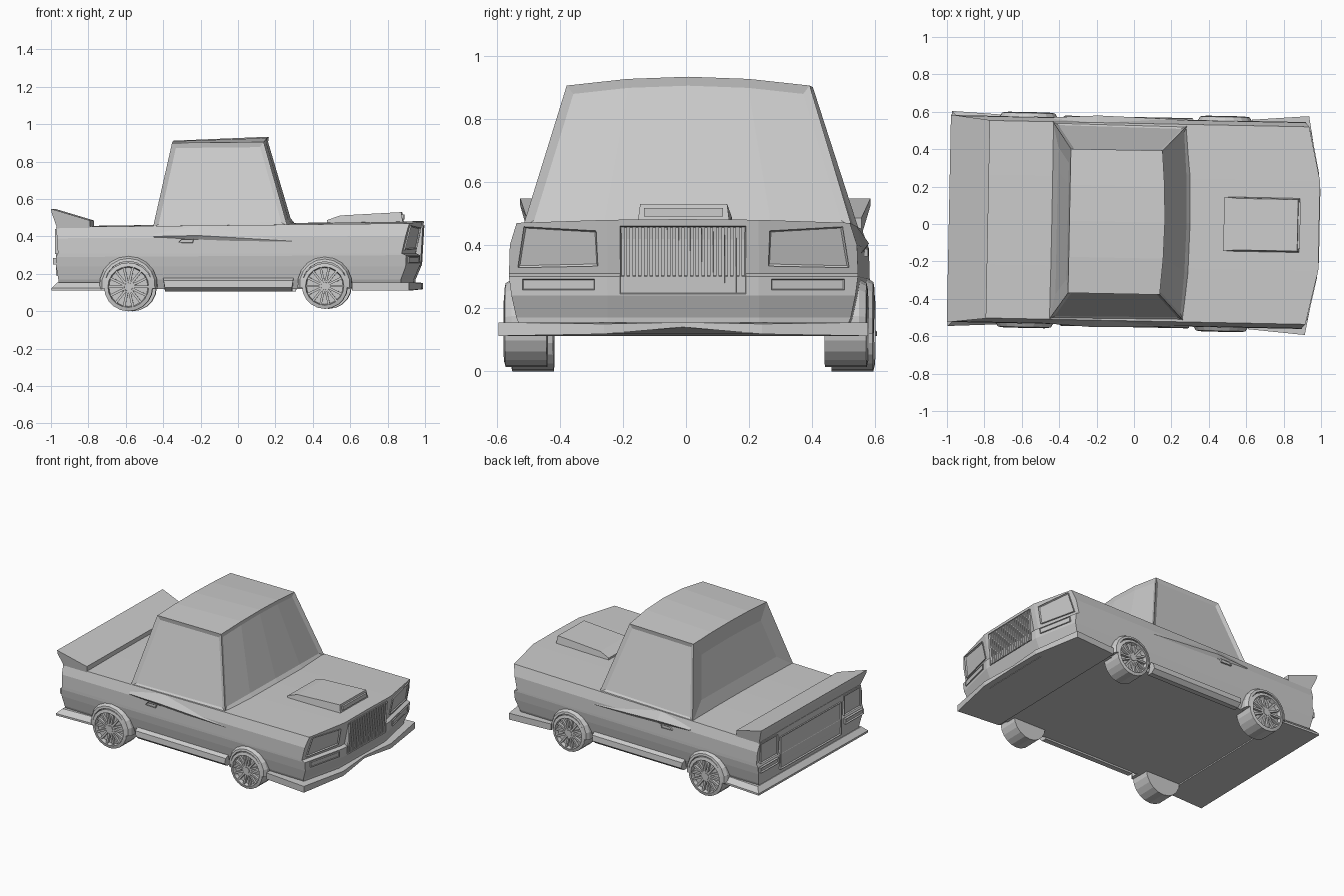
import bpy, bmesh, math
from mathutils import Matrix, Vector

cube = bpy.data.objects.get("Cube")
if cube:
    bpy.data.objects.remove(cube)

grey = bpy.data.materials.new("plain grey")
grey.use_nodes = True
grey.diffuse_color = (0.6, 0.6, 0.6, 1)
grey.node_tree.nodes["Principled BSDF"].inputs["Base Color"].default_value = (0.6, 0.6, 0.6, 1)

# The whole car sits slightly turned on the ground
PLACE = Matrix.Translation((0, 0.01, 0)) @ Matrix.Rotation(-0.02, 4, 'Z')


def finish(name, bm):
    bm.normal_update()
    mesh = bpy.data.meshes.new(name)
    bm.to_mesh(mesh)
    bm.free()
    mesh.materials.append(grey)
    obj = bpy.data.objects.new(name, mesh)
    obj.matrix_world = PLACE
    bpy.context.collection.objects.link(obj)
    return obj


def strip(bm, rings, closed=True):
    n = len(rings[0])
    for a, b in zip(rings, rings[1:]):
        for i in range(n if closed else n - 1):
            j = (i + 1) % n
            bm.faces.new((a[i], a[j], b[j], b[i]))


def loft(name, rings, inset=0, depth=0):
    """Skin between rings, cap the ends, optionally recess the last cap."""
    bm = bmesh.new()
    vs = [[bm.verts.new(p) for p in r] for r in rings]
    strip(bm, vs)
    bm.faces.new(vs[0])
    end = bm.faces.new(vs[-1])
    bmesh.ops.recalc_face_normals(bm, faces=bm.faces)
    if inset:
        bmesh.ops.inset_region(bm, faces=[end], thickness=inset, depth=-depth)
    return finish(name, bm)


def box(name, x, y, z):
    rings = [[(a, y[0], z[0]), (a, y[1], z[0]), (a, y[1], z[1]), (a, y[0], z[1])] for a in x]
    return loft(name, rings)


# Body rows: front z, rear z, nose offset, rear x, half width
rows = [(.12, .12, -.05, -.95, .51), (.17, .17, -.045, -.95, .53),
        (.24, .24, -.015, -.962, .545), (.30, .29, -.012, -.962, .553),
        (.31, .31, -.035, -.952, .553), (.40, .39, -.015, -.957, .55),
        (.47, .45, 0, -.962, .528)]
NOSE, FLAT = .99, .24


def nose_x(y, z):
    off = rows[0][2]
    for a, b in zip(rows, rows[1:]):
        if a[0] <= z <= b[0]:
            off = a[2] + (b[2] - a[2]) * (z - a[0]) / (b[0] - a[0])
    return NOSE + off - max(0, abs(y) - FLAT) * .22


# Main body shell
bm = bmesh.new()
front, rear = [], []
for zf, zr, off, xr, w in rows:
    crown = .012 if zf == rows[-1][0] else 0
    cols = [(-w, 0), (-FLAT, crown * .8), (0, crown), (FLAT, crown * .8), (w, 0)]
    front.append([bm.verts.new((nose_x(y, zf), y, zf + c)) for y, c in cols])
    rear.append([bm.verts.new((xr, y, zr + c / 3)) for y, c in cols])
strip(bm, front, False)
strip(bm, rear, False)
for k in (0, -1):
    strip(bm, [front[k], rear[k]], False)
    strip(bm, [[r[k] for r in front], [r[k] for r in rear]], False)
bmesh.ops.recalc_face_normals(bm, faces=bm.faces)
finish("body", bm)

# Cabin with recessed glass
us = (-1, -.5, 0, .5, 1)
bm = bmesh.new()


def row(x, y, z, bow, crown):
    return [bm.verts.new((x + bow * (1 - u * u), y * u, z + crown * (1 - u * u))) for u in us]


base_f, top_f = row(.275, .522, .455, .025, .02), row(.145, .385, .905, .02, .028)
top_r, base_r = row(-.345, .385, .9, 0, .012), row(-.445, .53, .445, 0, .0)
loop = [base_f, top_f, top_r, base_r, base_f]
strip(bm, loop, False)
for k in (0, -1):
    bm.faces.new([r[k] for r in loop[:4]])
bmesh.ops.recalc_face_normals(bm, faces=bm.faces)
bm.normal_update()
sides = [f for f in bm.faces if abs(f.normal.y) > .8]
screen = [f for f in bm.faces if f.normal.x > .8]
back = [f for f in bm.faces if f.normal.x < -.8]
for f in sides:
    bmesh.ops.inset_region(bm, faces=[f], thickness=.025, depth=-.012, use_even_offset=True)
bmesh.ops.inset_region(bm, faces=screen, thickness=.026, depth=-.012, use_even_offset=True)
bmesh.ops.inset_region(bm, faces=back, thickness=.1, depth=-.012, use_even_offset=True)
finish("cabin", bm)

# Hood scoop, wedge open to the front
loft("hood_scoop", [[(.48, y, .475), (.48, y, .488), (.55, y * .95, .512),
                     (.875, y * .95, .53), (.885, y, .475)] for y in (-.145, .145)])
box("scoop_mouth", (.875, .889), (-.125, .125), (.49, .517))

# Tail spoiler ramp
loft("tail_spoiler", [[(-.78, s * .53, .44), (-.78, s * .53, .485), (-.99, s * .555, .548),
                       (-.985, s * .555, .525), (-.955, s * .53, .44)] for s in (-1, 1)])

# Front lip with a raised middle, and rear lip
plan = [(.62, .50), (.62, .56), (.925, .585), (.985, .25), (.965, 0)]
outline = plan + [(x, -y) for x, y in reversed(plan[:-1])]
loft("front_lip", [[(x, y, z if abs(y) > .3 else c if y else m) for x, y in outline]
                   for z, c, m in ((.112, .118, .14), (.155, .15, .155))])
loft("rear_lip", [[(-.985 + d, -.575 + d, z), (-.70, -.56 + d, z), (-.70, .56 - d, z),
                   (-.985 + d, .575 - d, z)] for z, d in ((.112, 0), (.125, 0), (.155, .03))])


# Nose lamps and grille
def nose_plate(name, corners, out, inset, depth):
    pts = [Vector((nose_x(y, z), y, z)) for y, z in corners]
    loft(name, [[p + Vector((d, 0, 0)) for p in pts] for d in (-.03, out)], inset, depth)


for s, side in ((1, "left"), (-1, "right")):
    nose_plate(side + "_headlight", [(s * .27, .333), (s * .525, .328), (s * .505, .458),
                                     (s * .275, .445)], .008, .012, .012)
    nose_plate(side + "_signal_bar", [(s * .28, .257), (s * .51, .257), (s * .51, .292),
                                      (s * .28, .292)], .008, .005, .004)
nose_plate("grille", [(-.2, .245), (.2, .245), (.2, .46), (-.2, .46)], .005, .008, .012)
for i in range(21):
    y = (i - 10) * .0182
    loft("grille_slat", [[(nose_x(0, z) + d, y + e, z) for d, e in
                          ((-.03, -.005), (.004, -.005), (.004, .005), (-.03, .005))]
                         for z in (.25, .455)])


# Tail panel and lamps
def tail_plate(name, y0, y1, z0, z1, out):
    loft(name, [[(x, y0, z0), (x, y1, z0), (x, y1, z1), (x, y0, z1)]
                for x in (-.93, out)], .01, .007)


tail_plate("tail_panel", -.32, .32, .19, .41, -.968)
for s, side in ((1, "left"), (-1, "right")):
    tail_plate(side + "_tail_lamp", s * .35, s * .525, .305, .44, -.968)
    tail_plate(side + "_rear_bumper_bar", s * .35, s * .54, .25, .285, -.978)


# Wheels: tyre, spokes and flared arch
def ring(r, y, cx, cz, n=20):
    return [(cx + r * math.cos(math.tau * i / n), y, cz + r * math.sin(math.tau * i / n))
            for i in range(n)]


def wheel(label, cx, cz, r, s):
    out = s * .572
    profile = [(r * .2, s * .44), (r, s * .44), (r, out), (r * .84, out + s * .005),
               (r * .8, out - s * .02), (r * .2, out - s * .02), (r * .17, out), (r * .1, out)]
    loft(label + "_wheel", [ring(a, y, cx, cz) for a, y in profile])
    bm = bmesh.new()
    for i in range(14):
        m = (Matrix.Translation((cx, out - s * .012, cz)) @ Matrix.Rotation(math.tau * i / 14, 4, 'Y')
             @ Matrix.Translation((r * .49, 0, 0)) @ Matrix.Diagonal((r * .7, .018, r * .1, 1)))
        bmesh.ops.create_cube(bm, size=1, matrix=m)
    finish(label + "_wheel_spokes", bm)
    arc = []
    for i in range(11):
        a = math.radians(-8 + 196 * i / 10)
        arc.append([(cx + q * math.cos(a), y, cz + .01 + q * math.sin(a)) for q, y in
                    ((r * .98, s * .50), (r * .98, s * .575), (r * 1.1, s * .572),
                     (r * 1.2, s * .55), (r * 1.2, s * .50))])
    loft(label + "_wheel_arch", arc)


for s, side in ((1, "left"), (-1, "right")):
    wheel(side + "_rear", -.575, .13, .13, s)
    wheel(side + "_front", .475, .135, .122, s)
    # Side skirt and door handle
    skirt = [(.50, .105), (.535, .105), (.562, .128), (.558, .165), (.52, .185)]
    loft(side + "_side_skirt", [[(x * (1 - max(0, z - .128) * -k), s * y, z) for y, z in skirt]
                                for x, k in ((-.38, .5), (.30, .5))])
    loft(side + "_door_handle", [[(-.31, s * y, .367), (-.23, s * y, .364),
                                  (-.225, s * y, .387), (-.29, s * y, .387)]
                                 for y in (.53, .562)], .004, .003)
    # Door crease tapering towards the front fender
    loft(side + "_door_crease", [[(x, s * .53, z + h), (x, s * y, z), (x, s * .53, z - h)]
                                 for x, y, z, h in ((-.44, .552, .40, .03), (-.2, .566, .405, .05),
                                                    (.3, .552, .375, .04))])
